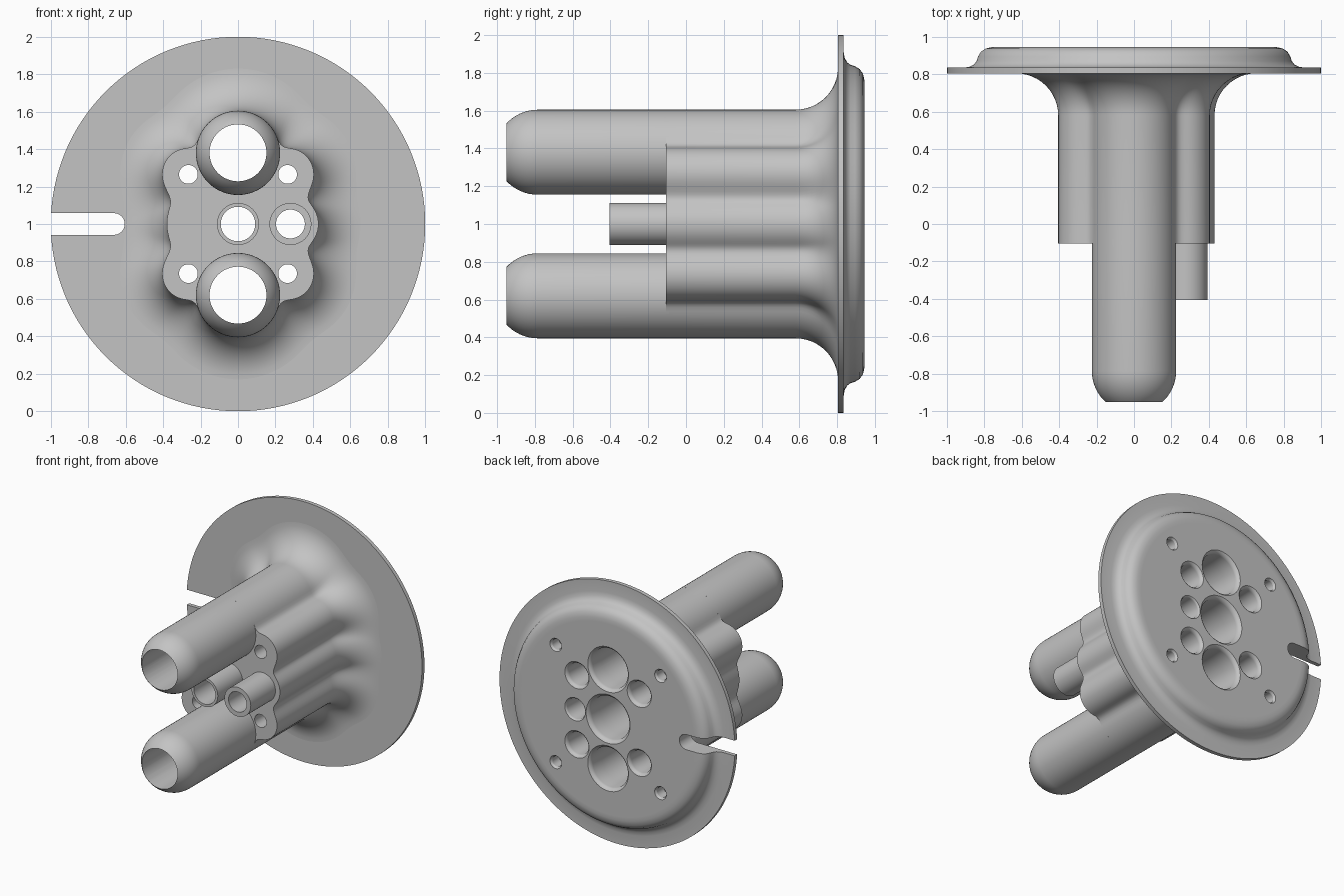
import bpy, bmesh
from math import sin, cos, pi, hypot, radians

old = bpy.data.objects.get("Cube")
if old:
    bpy.data.objects.remove(old, do_unlink=True)

grey = bpy.data.materials.new("plain_grey")
grey.use_nodes = True
COLOUR = (0.55, 0.55, 0.55, 1)
grey.diffuse_color = COLOUR
grey.node_tree.nodes["Principled BSDF"].inputs["Base Color"].default_value = COLOUR

cutters = bpy.data.collections.new("cutters")
bpy.context.scene.collection.children.link(cutters)
parts = []


def loft(name, rings, cutter=False):
    """Closed solid through a list of equal-length point rings."""
    bm = bmesh.new()
    loops = [[bm.verts.new(p) for p in ring] for ring in rings]
    n = len(loops[0])
    for a, b in zip(loops, loops[1:]):
        for i in range(n):
            j = (i + 1) % n
            bm.faces.new((a[i], a[j], b[j], b[i]))
    bm.faces.new(loops[0])
    bm.faces.new(loops[-1])
    bmesh.ops.recalc_face_normals(bm, faces=bm.faces)
    mesh = bpy.data.meshes.new(name)
    bm.to_mesh(mesh)
    bm.free()
    mesh.materials.append(grey)
    obj = bpy.data.objects.new(name, mesh)
    if cutter:
        cutters.objects.link(obj)
        obj.hide_render = True
        obj.display_type = 'WIRE'
    else:
        bpy.context.scene.collection.objects.link(obj)
        parts.append(obj)
    return obj


def revolve(name, profile, x=0, z=0, n=64, cutter=False):
    """Turn (radius, y) points around an axis along y; z is measured from the centre."""
    ang = [2 * pi * i / n for i in range(n)]
    rings = [[(x + r * cos(a), y, 1 + z + r * sin(a)) for a in ang] for r, y in profile]
    return loft(name, rings, cutter)


# Layout of the bores
TUBE_Z, BOSS, SIDE_X = 0.38, 0.265, 0.28
TUBE_R, BACK = 0.225, 0.945
corners = [(sx * BOSS, sz * BOSS) for sx in (-1, 1) for sz in (-1, 1)]

# Flange with raised back plate
revolve("flange", [(1, 0.805), (1, 0.835), (0.91, 0.835), (0.88, 0.84), (0.856, 0.853),
                   (0.843, 0.87), (0.835, 0.895), (0.82, 0.92), (0.795, 0.937),
                   (0.76, BACK), (0.73, BACK)], n=128)

# Lobed block: smooth union of circles and a core, flared into the flange
lobes = [(0, TUBE_Z, TUBE_R), (0, -TUBE_Z, TUBE_R), (SIDE_X, 0, 0.15), (-0.22, 0, 0.155)]
lobes += [(x, z, 0.14) for x, z in corners]


def distance(x, z):
    qx, qz = abs(x) - 0.35, abs(z) - 0.25
    d = hypot(max(qx, 0), max(qz, 0)) + min(max(qx, qz), 0)
    k = 0.06
    for cx, cz, r in lobes:
        e = hypot(x - cx, z - cz) - r
        h = max(k - abs(d - e), 0) / k
        d = min(d, e) - h * h * k / 4
    return d


def outline(offset, y, n=192):
    ring = []
    for i in range(n):
        a = 2 * pi * i / n
        lo, hi = 0.0, 1.2
        for _ in range(24):
            mid = (lo + hi) / 2
            if distance(mid * cos(a), mid * sin(a)) < offset:
                lo = mid
            else:
                hi = mid
        ring.append((lo * cos(a), y, 1 + lo * sin(a)))
    return ring


FLARE = 0.225
rings = [outline(0, -0.105)]
for i in range(13):
    t = pi / 2 * i / 12
    rings.append(outline(FLARE * (1 - cos(t)), 0.805 - FLARE + FLARE * sin(t)))
rings.append(outline(FLARE, 0.81))
loft("lobed_block", rings)

# Long tubes with spherical noses
nose = []
for i in range(9):
    t = radians(48) * (1 - i / 8)
    nose.append((TUBE_R * cos(t), -0.785 - TUBE_R * sin(t)))
for name, z in (("upper_tube", TUBE_Z), ("lower_tube", -TUBE_Z)):
    revolve(name, nose + [(TUBE_R, -0.09)], z=z)

# Short spigots
for name, x in (("centre_spigot", 0), ("left_spigot", SIDE_X)):
    revolve(name, [(0.112, -0.405), (0.112, -0.09)], x=x, n=48)


# Stepped bores with rounded mouths at the back
def bore(name, x, z, front, back, step, lip):
    profile = [(front, -1.2), (front, step)]
    profile += [(back, step + 0.001)]
    for i in range(5):
        t = radians(55) * i / 4
        profile.append((back + lip * (1 - cos(t)) / (1 - cos(radians(55))),
                        BACK - lip * 1.6 * (1 - sin(t) / sin(radians(55)))))
    profile.append((back + lip, 1.1))
    revolve(name, profile, x, z, 64, True)


for z in (TUBE_Z, -TUBE_Z):
    bore("tube_bore", 0, z, 0.152, 0.153, 0.4, 0.02)
bore("centre_bore", 0, 0, 0.092, 0.165, 0.55, 0.022)
bore("side_bore", SIDE_X, 0, 0.077, 0.078, 0.4, 0.01)
for x, z in corners:
    bore("corner_bore", x, z, 0.05, 0.085, 0.55, 0.018)

# Blind holes in the back plate
for x in (-0.445, 0.445):
    for z in (-0.45, 0.45):
        revolve("blind_hole", [(0.04, 0.85), (0.04, 0.93), (0.05, BACK), (0.05, 1.1)],
                x, z, 32, True)

# Slot in the rim
slot = [(-1.2, -0.058)]
for i in range(17):
    t = pi * (i / 16 - 0.5)
    slot.append((-0.663 + 0.058 * cos(t), 0.058 * sin(t)))
slot.append((-1.2, 0.058))
loft("slot_cutter", [[(x, y, 1 + z) for x, z in slot] for y in (0.7, 1.1)], True)

# Cut every part, then smooth it
for obj in parts:
    mod = obj.modifiers.new("bores", 'BOOLEAN')
    mod.operation = 'DIFFERENCE'
    mod.operand_type = 'COLLECTION'
    mod.collection = cutters
    mod.solver = 'EXACT'
    bpy.ops.object.select_all(action='DESELECT')
    obj.select_set(True)
    bpy.context.view_layer.objects.active = obj
    bpy.ops.object.modifier_apply(modifier=mod.name)
    bpy.ops.object.shade_smooth_by_angle(angle=radians(30))
for obj in list(cutters.objects):
    bpy.data.objects.remove(obj, do_unlink=True)
bpy.data.collections.remove(cutters)
